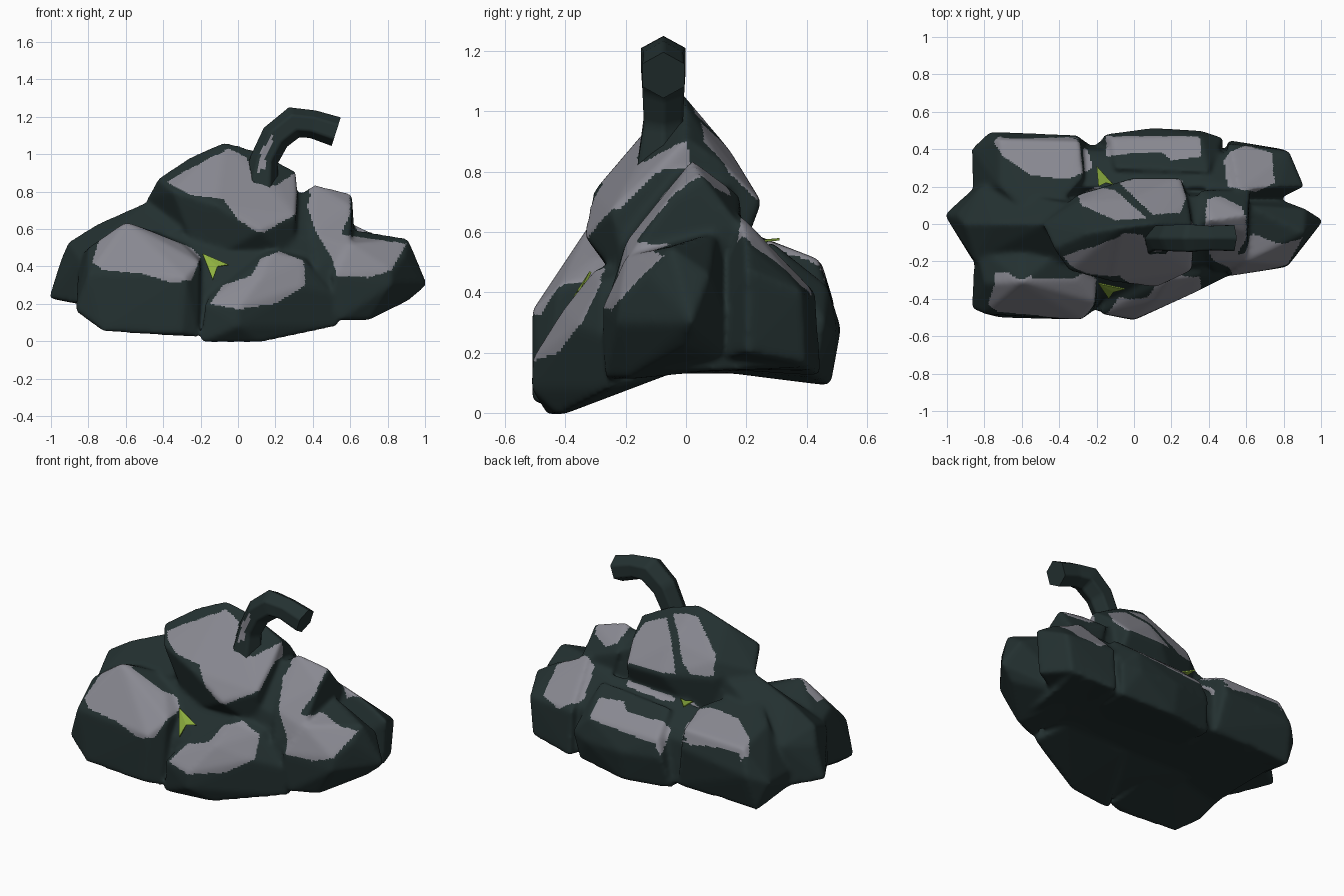
import bpy
import bmesh
import math
from mathutils import Vector

cube = bpy.data.objects.get("Cube")
if cube:
    bpy.data.objects.remove(cube)


def make_material(name, colour):
    material = bpy.data.materials.new(name)
    material.use_nodes = True
    material.diffuse_color = (*colour, 1)
    shader = material.node_tree.nodes["Principled BSDF"]
    shader.inputs["Base Color"].default_value = (*colour, 1)
    shader.inputs["Roughness"].default_value = 0.9
    return material


dark = make_material("dark green stone", (0.017, 0.03, 0.03))
grey = make_material("pale grey stone", (0.25, 0.25, 0.285))
green = make_material("leaf green", (0.27, 0.43, 0.05))


def make_object(name, bm, materials):
    mesh = bpy.data.meshes.new(name)
    bmesh.ops.recalc_face_normals(bm, faces=bm.faces)
    bm.to_mesh(mesh)
    bm.free()
    for material in materials:
        mesh.materials.append(material)
    obj = bpy.data.objects.new(name, mesh)
    bpy.context.collection.objects.link(obj)
    return obj


def activate(obj):
    bpy.ops.object.select_all(action='DESELECT')
    obj.select_set(True)
    bpy.context.view_layer.objects.active = obj


def inside(u, v, outline):
    """Even-odd test of a point against a flat outline."""
    hit = False
    for (a, b), (c, d) in zip(outline, outline[1:] + outline[:1]):
        if (b > v) != (d > v) and u < a + (c - a) * (v - b) / (d - b):
            hit = not hit
    return hit


def paint(obj, front_patches, top_patches):
    """Grey patches by front outline on front faces, by plan outline on back faces."""
    for face in obj.data.polygons:
        x, y, z = face.center
        n = face.normal
        on_front = n.y < 0.15 and n.z > -0.3
        on_top = y > -0.02 and n.z > 0.3
        if on_front and any(y < limit and inside(x, z, p) for limit, p in front_patches):
            face.material_index = 1
        elif on_top and any(inside(x, y, p) for p in top_patches):
            face.material_index = 1


# Boulders: each one is the hull of a few corner points
front_left = [(-.87, -.45, .16), (-.72, -.5, .05), (-.3, -.51, .04), (-.21, -.46, .02),
              (-.8, -.48, .36), (-.28, -.51, .34), (-.6, -.31, .64), (-.3, -.3, .52),
              (-.2, -.42, .42), (-.8, -.32, .5), (-.6, 0, .5), (-.2, 0, .5),
              (-.85, -.1, .45), (-.3, -.05, .14), (-.8, -.15, .16)]
front_right = [(-.2, -.46, -.01), (.12, -.42, -.01), (.54, -.25, .08), (0, -.515, .08),
               (0, -.51, .18), (-.18, -.48, .2), (.12, -.41, .34), (.18, -.3, .48),
               (.35, -.28, .44), (.34, -.36, .29), (.5, -.28, .26), (-.02, -.29, .38),
               (-.1, -.3, .32), (0, 0, .5), (.4, 0, .5), (0, -.08, .12), (.45, -.05, .13)]
right_upper = [(.35, 0, .8), (.41, .02, .84), (.61, .05, .79), (.61, -.05, .72),
               (.4, -.2, .57), (.6, -.2, .5), (.42, -.26, .38), (.55, -.26, .2),
               (.35, .18, .72), (.62, .18, .62), (.5, .2, .2)]
right_low = [(.82, -.23, .3), (.89, -.13, .46), (.91, -.05, .55), (.92, .08, .46),
             (1.015, .02, .3), (.92, 0, .22), (.7, -.2, .11), (.54, -.27, .11),
             (.5, -.28, .35), (.6, -.2, .52), (.82, -.22, .38), (.6, .1, .6),
             (.6, .2, .15)]
back_right = [(.5, .43, .4), (.83, .39, .4), (.91, .2, .48), (.55, .18, .66),
              (.78, .2, .56), (.5, .45, .12), (.8, .4, .16), (.89, .2, .2), (.5, 0, .15)]
back_middle = [(-.16, .48, .3), (.1, .515, .28), (.36, .5, .28), (.48, .46, .3),
               (-.12, .46, .4), (.36, .47, .42), (-.1, .3, .54), (.4, .28, .57),
               (-.2, .43, .1), (.1, .48, .09), (.45, .43, .12), (-.2, 0, .15), (.4, 0, .15)]
back_left = [(-.87, .4, .3), (-.77, .495, .35), (-.3, .475, .4), (-.25, .44, .15),
             (-.8, .43, .12), (-.72, .45, .5), (-.29, .44, .51), (-.72, .2, .57),
             (-.27, .25, .58), (-.86, .18, .3), (-.5, 0, .68), (-.85, .1, .2), (-.3, 0, .15)]
left_end = [(-1.015, .05, .23), (-.95, .05, .43), (-.91, 0, .53), (-.75, 0, .63),
            (-.48, 0, .75), (-.86, -.2, .2), (-.85, .2, .2), (-.85, -.2, .45),
            (-.82, .2, .45), (-.3, .1, .76), (-.3, -.2, .6), (-.3, .2, .15), (-.3, -.1, .15)]
crown = [(-.07, -.02, 1.07), (-.25, -.05, .99), (.1, 0, 1.02), (.31, 0, .91),
         (-.43, -.13, .87), (-.49, 0, .76), (.32, -.1, .8), (.31, -.25, .67),
         (.12, -.34, .59), (-.12, -.31, .73), (-.35, -.25, .8), (.25, .25, .7),
         (0, .25, .7), (-.3, .16, .72), (0, .14, .88), (.29, .12, .83), (-.3, .12, .82),
         (-.2, -.2, .4), (.3, -.18, .4), (-.3, .1, .3), (.3, .1, .3)]

# Inner stone filling the gaps between the boulders
front_fill = [(-.4, -.44, .06), (.1, -.43, .03), (-.3, -.38, .3), (0, -.38, .3),
              (-.3, -.27, .48), (0, -.26, .48), (-.4, -.2, .57), (.3, -.2, .56),
              (.3, 0, .15), (-.5, 0, .15)]
back_fill = [(-.5, .43, .13), (.7, .4, .14), (-.4, .4, .4), (.6, .37, .42),
             (-.3, .2, .54), (.55, .2, .61), (-.5, 0, .15), (.7, 0, .15)]
saddle_fill = [(.2, -.05, .8), (.45, 0, .79), (.2, .15, .76), (.45, .14, .73),
               (.25, -.22, .58), (.45, -.2, .52), (.2, -.25, .3), (.5, -.25, .2),
               (.2, .2, .2), (.5, .2, .2)]
base_fill = [(-.8, -.25, .14), (.7, -.18, .13), (.78, .38, .15), (-.78, .4, .13),
             (-.7, 0, .4), (.7, 0, .4)]

bm = bmesh.new()
for boulder in (front_left, front_right, right_upper, right_low, back_right,
                back_middle, back_left, left_end, crown,
                front_fill, back_fill, saddle_fill, base_fill):
    verts = [bm.verts.new(p) for p in boulder]
    hull = bmesh.ops.convex_hull(bm, input=verts)
    spare = {g for g in hull["geom_interior"] + hull["geom_unused"]
             if isinstance(g, bmesh.types.BMVert)}
    bmesh.ops.delete(bm, geom=list(spare), context='VERTS')
mound = make_object("rock_mound", bm, [dark, grey])

# Fuse the boulders into one skin and soften the creases
activate(mound)
fuse = mound.modifiers.new("Fuse", 'REMESH')
fuse.mode = 'VOXEL'
fuse.voxel_size = 0.011
soften = mound.modifiers.new("Soften", 'SMOOTH')
soften.factor = 0.5
soften.iterations = 18
for modifier in (fuse, soften):
    bpy.ops.object.modifier_apply(modifier=modifier.name)

# Grey patches: how far back each front one may reach, then its outline
front_patches = [
    (-.26, [(-.78, .42), (-.74, .55), (-.6, .64), (-.25, .5), (-.2, .45), (-.25, .33),
            (-.35, .31), (-.5, .36), (-.72, .38)]),
    (-.2, [(-.15, .2), (-.08, .3), (.07, .35), (.12, .44), (.22, .48), (.35, .43),
           (.36, .3), (.2, .2), (0, .17)]),
    (.05, [(-.38, .85), (-.3, .9), (-.05, 1.03), (.05, .98), (.08, .85), (.2, .83),
           (.32, .91), (.31, .68), (.12, .57), (0, .65), (-.08, .76), (-.25, .78)]),
    (.1, [(.37, .72), (.4, .82), (.6, .8), (.6, .68), (.55, .57), (.7, .55), (.9, .52),
          (.82, .38), (.7, .34), (.53, .35), (.5, .45), (.42, .58)])]
top_patches = [
    [(-.75, .44), (-.72, .47), (-.27, .47), (-.22, .3), (-.35, .24), (-.55, .26), (-.7, .36)],
    [(-.15, .36), (-.15, .47), (.35, .47), (.36, .36), (.2, .34), (.15, .38), (0, .38)],
    [(.5, .2), (.48, .34), (.52, .39), (.6, .42), (.74, .38), (.75, .22), (.65, .17)],
    [(-.3, .15), (-.2, .2), (-.1, .18), (.07, .03), (-.1, .02), (-.28, .1)],
    [(-.08, .22), (0, .24), (.25, .24), (.28, .15), (.25, .06), (.1, .05)],
    [(.38, -.02), (.39, .13), (.46, .15), (.58, .09), (.6, -.02)]]
paint(mound, front_patches, top_patches)
activate(mound)
bpy.ops.object.shade_smooth()

# Bent stem: hexagonal rings swept along a hooked path
path = [(.12, .82, .1), (.14, .97, .075), (.2, 1.09, .08), (.3, 1.17, .085),
        (.4, 1.16, .075), (.525, 1.12, .08)]
bm = bmesh.new()
rings = []
for i, (x, z, radius) in enumerate(path):
    before, after = path[max(i - 1, 0)], path[min(i + 1, len(path) - 1)]
    along = Vector((after[0] - before[0], 0, after[1] - before[1])).normalized()
    across = Vector((along.z, 0, -along.x))
    ring = []
    for k in range(6):
        a = math.tau * k / 6
        offset = across * math.cos(a) + Vector((0, math.sin(a), 0))
        ring.append(bm.verts.new(Vector((x, -.075, z)) + offset * radius))
    rings.append(ring)
for low, high in zip(rings, rings[1:]):
    for k in range(6):
        bm.faces.new((low[k], low[k - 1], high[k - 1], high[k]))
bm.faces.new(rings[0])
bm.faces.new(rings[-1])
bmesh.ops.subdivide_edges(bm, edges=bm.edges, cuts=5, use_grid_fill=True)
stem = make_object("bent_stem", bm, [dark, grey])
strip = [(.1, .91), (.13, 1.03), (.18, 1.1), (.19, 1.06), (.15, .98), (.15, .91)]
paint(stem, [(0, strip)], [])
activate(stem)
bpy.ops.object.shade_smooth_by_angle(angle=math.radians(65))


# Leaves: thin dart-shaped plates resting in the valleys
def leaf(name, tip, side, notch, tail):
    bm = bmesh.new()
    a, b, c, d = (bm.verts.new(p) for p in (tip, side, notch, tail))
    bm.faces.new((a, b, c))
    bm.faces.new((a, c, d))
    obj = make_object(name, bm, [green])
    plate = obj.modifiers.new("Thickness", 'SOLIDIFY')
    plate.thickness = 0.008


leaf("front_leaf", (-.19, -.32, .47), (-.05, -.35, .41), (-.11, -.365, .4), (-.135, -.4, .33))
leaf("back_leaf", (-.2, .31, .58), (-.11, .21, .57), (-.15, .22, .57), (-.19, .2, .57))
